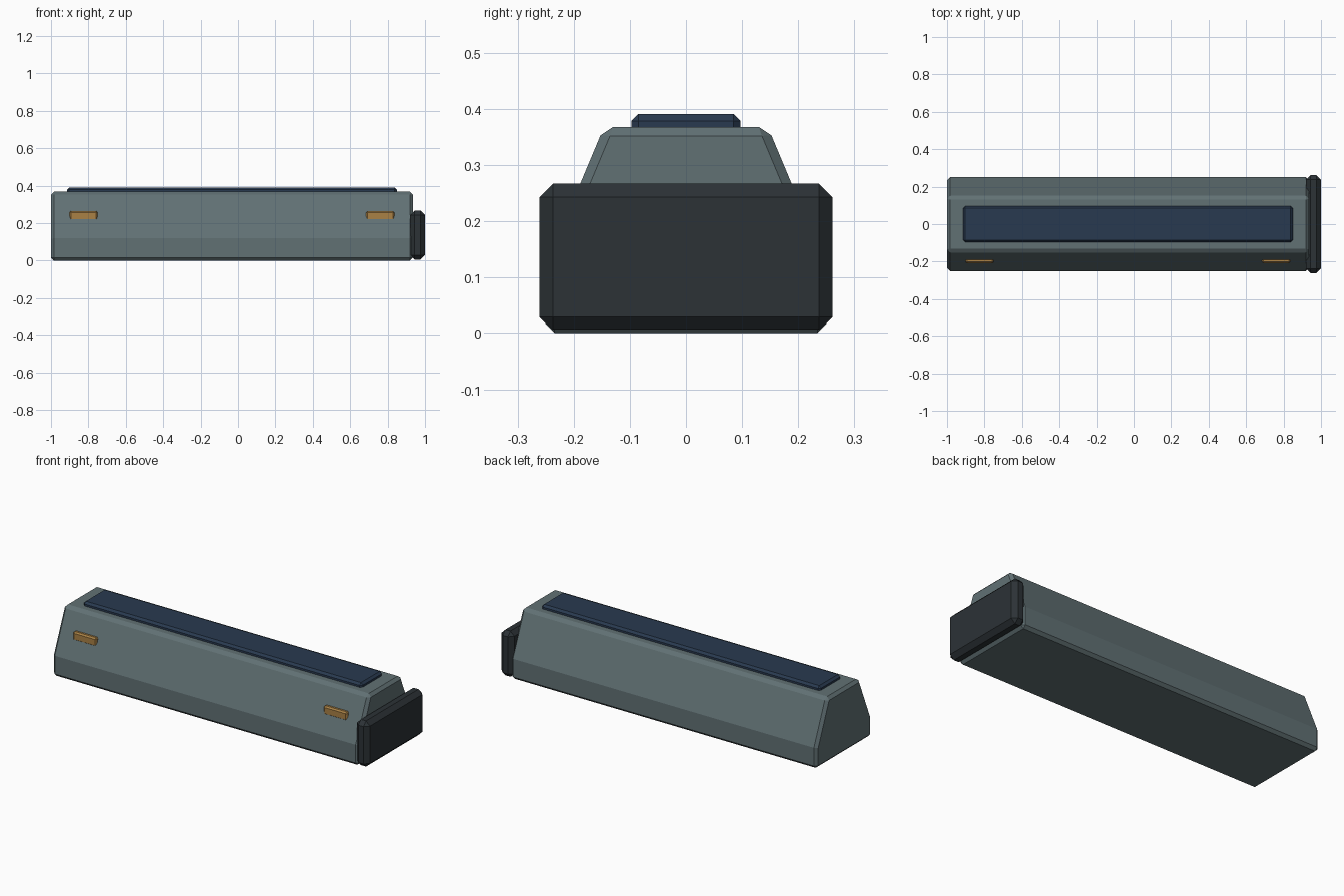
import bpy, bmesh

if "Cube" in bpy.data.objects:
    bpy.data.objects.remove(bpy.data.objects["Cube"])

CX = -0.0325  # centre of the housing along x


def finish(bm, name, color, bevel):
    bmesh.ops.recalc_face_normals(bm, faces=bm.faces)
    mesh = bpy.data.meshes.new(name)
    bm.to_mesh(mesh)
    bm.free()
    obj = bpy.data.objects.new(name, mesh)
    bpy.context.collection.objects.link(obj)
    mat = bpy.data.materials.get(color[0]) or bpy.data.materials.new(color[0])
    mat.diffuse_color = (*color[1], 1)
    mat.use_nodes = True
    mat.node_tree.nodes["Principled BSDF"].inputs["Base Color"].default_value = mat.diffuse_color
    mesh.materials.append(mat)
    mod = obj.modifiers.new("chamfer", 'BEVEL')
    mod.width, mod.segments = bevel, 1
    mod.limit_method, mod.angle_limit = 'ANGLE', 0.6
    return obj


def box(name, lo, hi, color, bevel):
    bm = bmesh.new()
    bmesh.ops.create_cube(bm, size=1)
    for v in bm.verts:
        v.co = [l + (c + 0.5) * (h - l) for c, l, h in zip(v.co, lo, hi)]
    return finish(bm, name, color, bevel)


HOUSING = ("slate", (0.12, 0.165, 0.175))
DARK = ("charcoal", (0.025, 0.032, 0.037))
GLASS = ("navy", (0.022, 0.042, 0.08))
AMBER = ("amber", (0.40, 0.22, 0.06))

# Housing: straight lower sides, sloped upper sides, extruded along x
half = [(0.25, 0), (0.25, 0.12), (0.146, 0.368)]
profile = half + [(-y, z) for y, z in reversed(half)]
bm = bmesh.new()
face = bm.faces.new([bm.verts.new((-1, y, z)) for y, z in profile])
ext = bmesh.ops.extrude_face_region(bm, geom=[face], use_keep_orig=True)
bmesh.ops.translate(bm, vec=(1.935, 0, 0),
                    verts=[g for g in ext["geom"] if isinstance(g, bmesh.types.BMVert)])
finish(bm, "housing", HOUSING, 0.016)

# End cap
box("end_cap", (0.92, -0.261, 0.006), (1.0, 0.261, 0.267), DARK, 0.024)

# Top panel
box("top_panel", (CX - 0.882, -0.097, 0.352), (CX + 0.882, 0.097, 0.391), GLASS, 0.012)

# Front marker lights
for side, s in (("left", -1), ("right", 1)):
    x = CX + s * 0.793
    box("marker_light_" + side, (x - 0.075, -0.209, 0.215), (x + 0.075, -0.165, 0.265), AMBER, 0.008)
